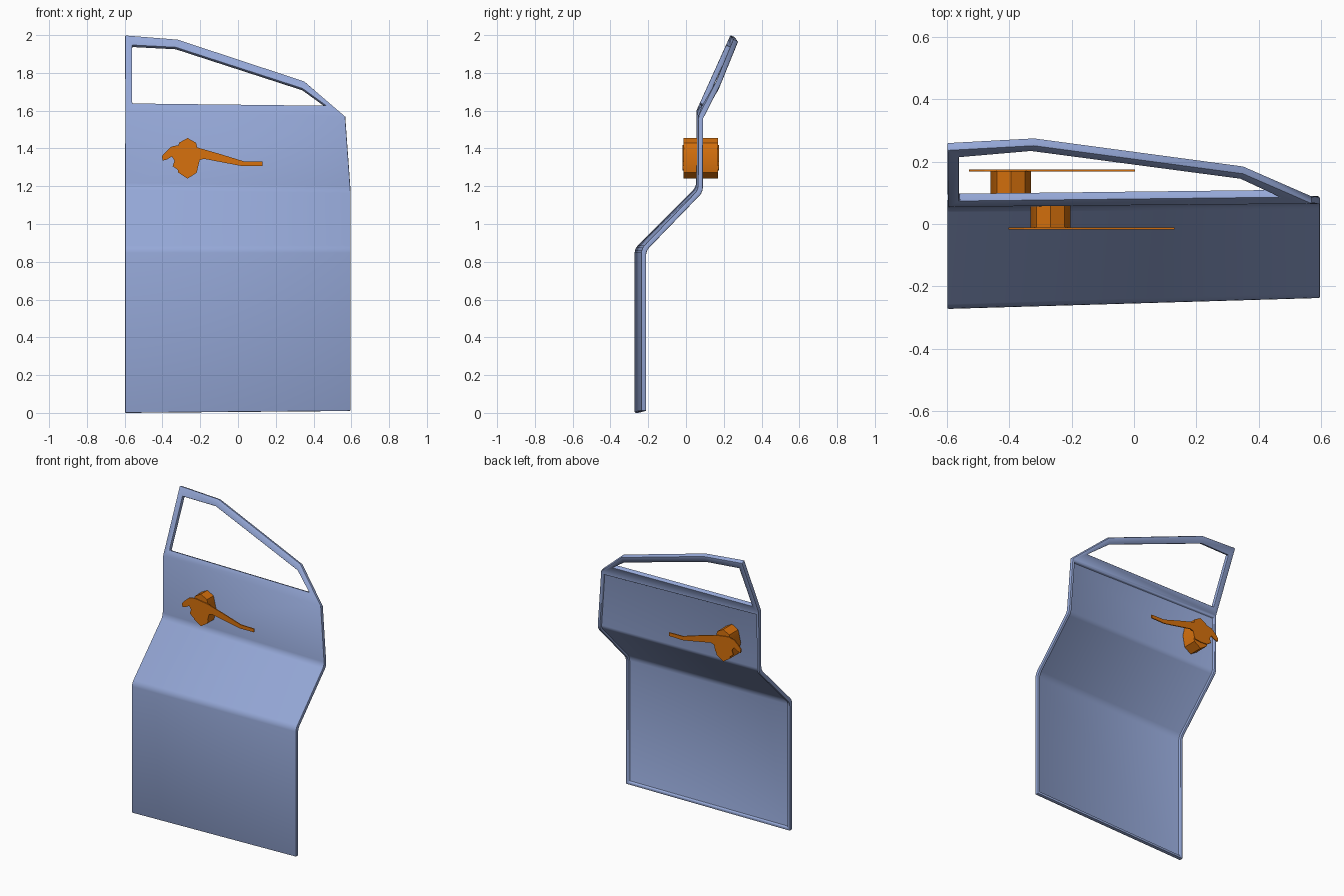
import bpy, bmesh, math
from mathutils import Vector

if "Cube" in bpy.data.objects:
    bpy.data.objects.remove(bpy.data.objects["Cube"])


def material(name, rgb):
    m = bpy.data.materials.new(name)
    m.diffuse_color = (*rgb, 1)
    m.use_nodes = True
    m.node_tree.nodes["Principled BSDF"].inputs["Base Color"].default_value = m.diffuse_color
    return m


BLUE = material("blue paint", (0.30, 0.39, 0.68))
ORANGE = material("orange handle", (0.68, 0.165, 0.004))


def finish(bm, name, mat, angle):
    bmesh.ops.recalc_face_normals(bm, faces=bm.faces[:])
    me = bpy.data.meshes.new(name)
    bm.to_mesh(me)
    bm.free()
    me.materials.append(mat)
    ob = bpy.data.objects.new(name, me)
    bpy.context.collection.objects.link(ob)
    bpy.ops.object.select_all(action='DESELECT')
    ob.select_set(True)
    bpy.context.view_layer.objects.active = ob
    bpy.ops.object.shade_smooth_by_angle(angle=math.radians(angle))
    return ob


# Door: outer skin as one sheet, with a ring of quads for the window frame
pts = {
    'b0': (-0.598, -0.272, 0), 'b1': (0.596, -0.237, 0.01),
    'c0': (-0.598, -0.272, 0.87), 'c1': (0.596, -0.237, 0.87),
    'd0': (-0.598, 0.053, 1.195), 'd1': (0.596, 0.063, 1.18),
    'e0': (-0.596, 0.055, 1.60), 'e1': (0.568, 0.065, 1.57),
    'p1': (-0.598, 0.235, 2.0), 'p2': (-0.32, 0.25, 1.978), 'p3': (0.35, 0.16, 1.757),
    's0': (-0.56, 0.073, 1.64), 's1': (0.465, 0.085, 1.628),
    'q1': (-0.56, 0.212, 1.947), 'q2': (-0.33, 0.232, 1.935), 'q3': (0.34, 0.143, 1.718),
}
bm = bmesh.new()
V = {k: bm.verts.new(p) for k, p in pts.items()}
for quad in ("b0 b1 c1 c0", "c0 c1 d1 d0", "d0 d1 e1 e0", "e0 e1 s1 s0", "e0 s0 q1 p1",
             "p1 q1 q2 p2", "p2 q2 q3 p3", "p3 q3 s1 e1"):
    bm.faces.new([V[k] for k in quad.split()])
# soften the two body bends
bends = [bm.edges.get((V['c0'], V['c1'])), bm.edges.get((V['d0'], V['d1']))]
bmesh.ops.bevel(bm, geom=bends, offset=0.022, segments=3, profile=0.5, affect='EDGES')
# thicken towards the back
ret = bmesh.ops.extrude_face_region(bm, geom=bm.faces[:], use_keep_orig=True)
for v in [g for g in ret['geom'] if isinstance(g, bmesh.types.BMVert)]:
    v.co += Vector((0, 0.026, -0.012 if v.co.z > 0.1 else 0))
back = [g for g in ret['geom'] if isinstance(g, bmesh.types.BMFace)
        and g.calc_center_median().z < 1.5]
bmesh.ops.recalc_face_normals(bm, faces=bm.faces[:])
# recess the back so a rim is left around the panel
bmesh.ops.inset_region(bm, faces=back, thickness=0.018, depth=0, use_even_offset=True)
bmesh.ops.inset_region(bm, faces=back, thickness=0.003, depth=-0.014, use_even_offset=True)
# round the outer edges
hard = [e for e in bm.edges if len(e.link_faces) == 2
        and e.calc_face_angle(0) > math.radians(50)]
bmesh.ops.bevel(bm, geom=hard, offset=0.005, segments=2, profile=0.5,
                affect='EDGES', clamp_overlap=True)
finish(bm, "door_panel", BLUE, 30)


# Handles: flat lever plate on a faceted hub, one on each side
LEVER = [(-0.40, 1.335), (-0.402, 1.36), (-0.385, 1.38), (-0.352, 1.41), (-0.31, 1.418),
         (-0.265, 1.412), (-0.215, 1.405), (-0.10, 1.372), (0.03, 1.332), (0.13, 1.33),
         (0.13, 1.308), (0.025, 1.306), (-0.18, 1.345), (-0.203, 1.338), (-0.212, 1.30),
         (-0.222, 1.288), (-0.265, 1.282), (-0.315, 1.285), (-0.346, 1.306),
         (-0.336, 1.335), (-0.35, 1.357), (-0.375, 1.342)]
HUB = [(-0.267, 1.455), (-0.222, 1.43), (-0.203, 1.35), (-0.218, 1.272),
       (-0.267, 1.24), (-0.316, 1.272), (-0.332, 1.35), (-0.312, 1.43)]


def prism(name, outline, y0, y1, dx, angle):
    bm = bmesh.new()
    f = bm.faces.new([bm.verts.new((x + dx, y0, z)) for x, z in outline])
    ret = bmesh.ops.extrude_face_region(bm, geom=[f], use_keep_orig=True)
    for g in ret['geom']:
        if isinstance(g, bmesh.types.BMVert):
            g.co.y = y1
    finish(bm, name, ORANGE, angle)


for side, dx, plate, hub in (("outer", 0, (-0.018, -0.011), (-0.012, 0.06)),
                             ("inner", -0.127, (0.168, 0.175), (0.075, 0.169))):
    prism(side + "_handle_lever", LEVER, *plate, dx, 20)
    prism(side + "_handle_hub", HUB, *hub, dx, 30)
